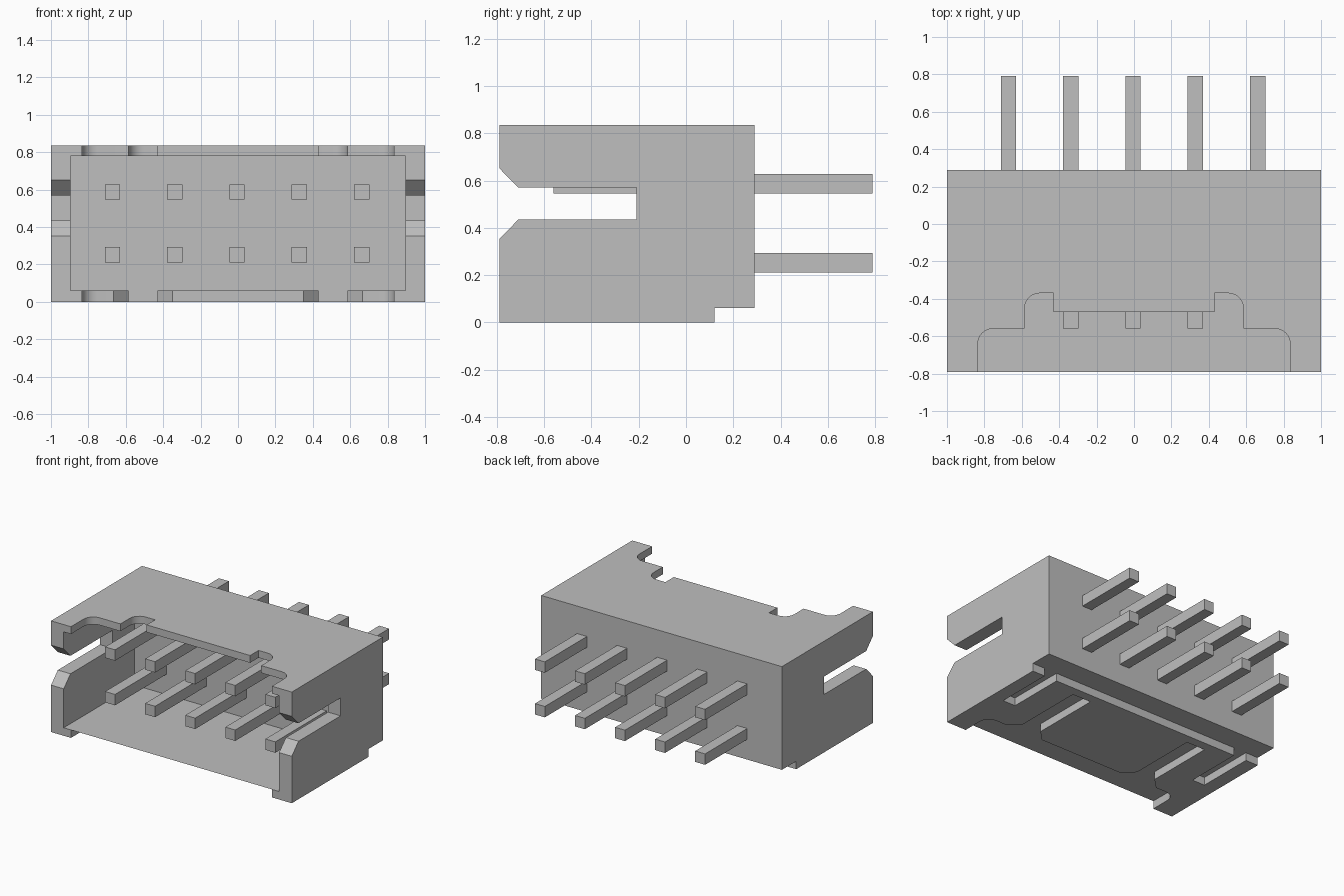
import bpy, bmesh, math
from mathutils import Vector

cube = bpy.data.objects.get("Cube")
if cube:
    bpy.data.objects.remove(cube)

grey = bpy.data.materials.new("light_grey")
grey.use_nodes = True
COLOUR = (0.52, 0.52, 0.52, 1)
grey.diffuse_color = COLOUR
grey.node_tree.nodes["Principled BSDF"].inputs["Base Color"].default_value = COLOUR


def finish(name, bm):
    bmesh.ops.recalc_face_normals(bm, faces=bm.faces)
    mesh = bpy.data.meshes.new(name)
    bm.to_mesh(mesh)
    bm.free()
    mesh.materials.append(grey)
    obj = bpy.data.objects.new(name, mesh)
    bpy.context.collection.objects.link(obj)
    return obj


def prism(name, profile, axis, start, end):
    """Extrude a closed 2D profile along x or z."""
    bm = bmesh.new()
    place = {"x": lambda p: (start, p[0], p[1]), "z": lambda p: (p[0], p[1], start)}[axis]
    face = bm.faces.new([bm.verts.new(place(p)) for p in profile])
    out = bmesh.ops.extrude_face_region(bm, geom=[face])
    shift = Vector((end - start, 0, 0)) if axis == "x" else Vector((0, 0, end - start))
    verts = [g for g in out["geom"] if isinstance(g, bmesh.types.BMVert)]
    bmesh.ops.translate(bm, vec=shift, verts=verts)
    return finish(name, bm)


def box(name, x, y, z):
    return prism(name, [(x[0], y[0]), (x[1], y[0]), (x[1], y[1]), (x[0], y[1])], "z", *z)


def fillet(x, y, r=0.08, steps=6):
    """Concave corner at the upper right of a notch, from its side to its end."""
    return [(x - r + r * math.cos(a), y - r + r * math.sin(a))
            for a in (math.pi / 2 * i / steps for i in range(steps + 1))]


def mirrored(half):
    return half + [(-x, y) for x, y in reversed(half)]


# Housing block and everything removed from it
housing = box("housing", (-1, 1), (-0.79, 0.29), (0, 0.835))
leg = [(0.835, -1)] + fillet(0.835, -0.56)
top_edge = mirrored(leg + [(0.585, -0.56)] + fillet(0.585, -0.37)
                    + [(0.43, -0.37), (0.43, -0.47)])
bottom_edge = mirrored(leg + [(0.665, -0.56), (0.585, -0.48), (0.585, 0.05),
                              (0.43, 0.05), (0.43, -0.48), (0.35, -0.56)])
side_slot = [(-0.87, 0.27), (-0.71, 0.435), (-0.21, 0.435),
             (-0.21, 0.57), (-0.71, 0.57), (-0.87, 0.735)]
cutters = [
    box("cavity_cutter", (-0.895, 0.895), (-1, 0.05), (0.06, 0.78)),
    box("rear_step_cutter", (-2, 2), (0.12, 1), (-1, 0.06)),
    prism("top_notch_cutter", top_edge, "z", 0.7, 1),
    prism("bottom_notch_cutter", bottom_edge, "z", -0.2, 0.06),
    prism("side_slot_cutter", side_slot, "x", -2, 2),
    box("left_floor_slot_cutter", (0.79, 0.895), (-0.32, 0.2), (-0.2, 0.06)),
    box("right_floor_slot_cutter", (-0.895, -0.79), (-0.32, 0.2), (-0.2, 0.06)),
]
bpy.context.view_layer.objects.active = housing
housing.select_set(True)
for cutter in cutters:
    mod = housing.modifiers.new(cutter.name, "BOOLEAN")
    mod.operation = "DIFFERENCE"
    mod.solver = "EXACT"
    mod.object = cutter
    bpy.ops.object.modifier_apply(modifier=mod.name)
for cutter in cutters:
    bpy.data.objects.remove(cutter)
bpy.ops.object.shade_smooth_by_angle(angle=math.radians(30))

# Two rows of five square pins
HALF = 0.041
for row, z in (("lower", 0.2525), ("upper", 0.5875)):
    for i in range(5):
        x = -0.005 + (i - 2) * 0.333
        box(f"{row}_pin_{i + 1}", (x - HALF, x + HALF), (-0.56, 0.79), (z - HALF, z + HALF))
